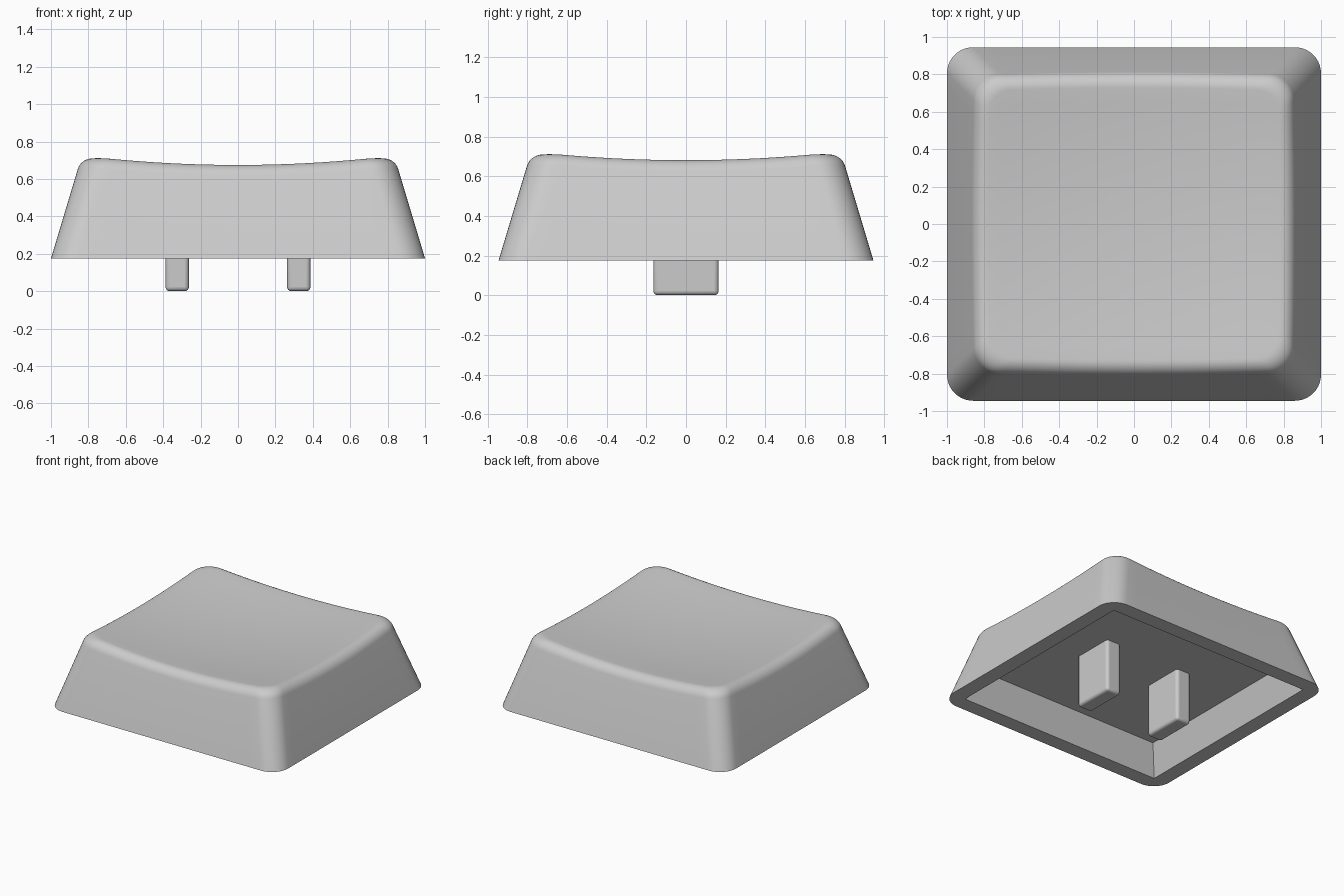
import bpy, bmesh, math

if "Cube" in bpy.data.objects:
    bpy.data.objects.remove(bpy.data.objects["Cube"])

HX, HY, RADIUS = 1.0, 0.945, 0.14      # base half sizes and corner radius
Z_BASE, Z_CEIL, SLOPE = 0.175, 0.41, 0.30
FILLET = 0.065                         # length of edge rounding
ARC, SIDE = 10, 20                     # segments per corner and per side

grey = bpy.data.materials.new("grey plastic")
grey.diffuse_color = (0.6, 0.6, 0.6, 1)
grey.use_nodes = True
grey.node_tree.nodes["Principled BSDF"].inputs["Base Color"].default_value = grey.diffuse_color


def outline(inset, r):
    """Rounded rectangle, same point count for every inset and radius."""
    cx, cy = HX - inset - r, HY - inset - r
    arcs = []
    for k, (sx, sy) in enumerate([(1, 1), (-1, 1), (-1, -1), (1, -1)]):
        angles = [(k + i / ARC) * math.pi / 2 for i in range(ARC + 1)]
        arcs.append([(sx * cx + r * math.cos(a), sy * cy + r * math.sin(a)) for a in angles])
    pts = []
    for k in range(4):
        pts += arcs[k]
        (x0, y0), (x1, y1) = arcs[k][-1], arcs[(k + 1) % 4][0]
        pts += [(x0 + (x1 - x0) * i / SIDE, y0 + (y1 - y0) * i / SIDE) for i in range(1, SIDE)]
    return pts


def dish(x, y):
    """Height of the scooped top."""
    return 0.635 + 0.074 * (x * x + y * y)


def wall_point(i, z):
    return (*outline(SLOPE * (z - Z_BASE), RADIUS)[i], z)


def top_edge(i):
    """Rounded edge profile from wall to dish at outline point i."""
    z = 0.7
    for _ in range(6):
        x, y, _z = wall_point(i, z)
        z = dish(x, y)
    edge = wall_point(i, z)
    start = wall_point(i, z - FILLET)
    x, y = outline(SLOPE * (z - Z_BASE) + FILLET, RADIUS * 0.85)[i]
    end = (x, y, dish(x, y))
    profile = []
    for s in range(9):
        t = s / 8
        a, b, c = (1 - t) ** 2, 2 * t * (1 - t) * 0.78, t * t
        profile.append(tuple((a * p + b * q + c * e) / (a + b + c)
                             for p, q, e in zip(start, edge, end)))
    return profile


# Cap shell: cavity, rim, walls, rounded edge and scooped top as stacked rings
count = 4 * (ARC + SIDE)
rings = [[(x, y, Z_CEIL) for x, y in outline(0.19, 0)],
         [(x, y, Z_BASE) for x, y in outline(0.12, 0)],
         [(x, y, Z_BASE) for x, y in outline(0, RADIUS)]]
rings += [list(r) for r in zip(*[top_edge(i) for i in range(count)])]
rim = rings[-1]
for f in (0.9, 0.75, 0.6, 0.45, 0.3, 0.15):
    rings.append([(x * f, y * f, dish(x * f, y * f)) for x, y, _ in rim])

bm = bmesh.new()
loops = [[bm.verts.new(p) for p in ring] for ring in rings]
for low, high in zip(loops, loops[1:]):
    for i in range(count):
        j = (i + 1) % count
        bm.faces.new((low[i], low[j], high[j], high[i]))
centre = bm.verts.new((0, 0, dish(0, 0)))
for i in range(count):
    bm.faces.new((loops[-1][i], loops[-1][(i + 1) % count], centre))
bm.faces.new(loops[0][::-1])
bmesh.ops.remove_doubles(bm, verts=bm.verts[:], dist=1e-5)
bmesh.ops.recalc_face_normals(bm, faces=bm.faces[:])
mesh = bpy.data.meshes.new("cap_shell")
bm.to_mesh(mesh)
bm.free()
cap = bpy.data.objects.new("cap_shell", mesh)
bpy.context.collection.objects.link(cap)
mesh.materials.append(grey)
parts = [cap]

# Two mounting prongs under the ceiling
for side, name in ((-1, "left_prong"), (1, "right_prong")):
    top = Z_CEIL + 0.03
    bpy.ops.mesh.primitive_cube_add(size=1, location=(side * 0.325, 0, top / 2))
    prong = bpy.context.object
    prong.name = name
    prong.scale = (0.125, 0.33, top)
    bpy.ops.object.transform_apply(location=False, rotation=False, scale=True)
    bevel = prong.modifiers.new("rounded edges", 'BEVEL')
    bevel.width, bevel.segments = 0.022, 4
    prong.data.materials.append(grey)
    parts.append(prong)

# Smooth shading with crisp rim and cavity edges
bpy.ops.object.select_all(action='DESELECT')
for part in parts:
    part.select_set(True)
bpy.context.view_layer.objects.active = cap
bpy.ops.object.shade_smooth_by_angle(angle=math.radians(35))
